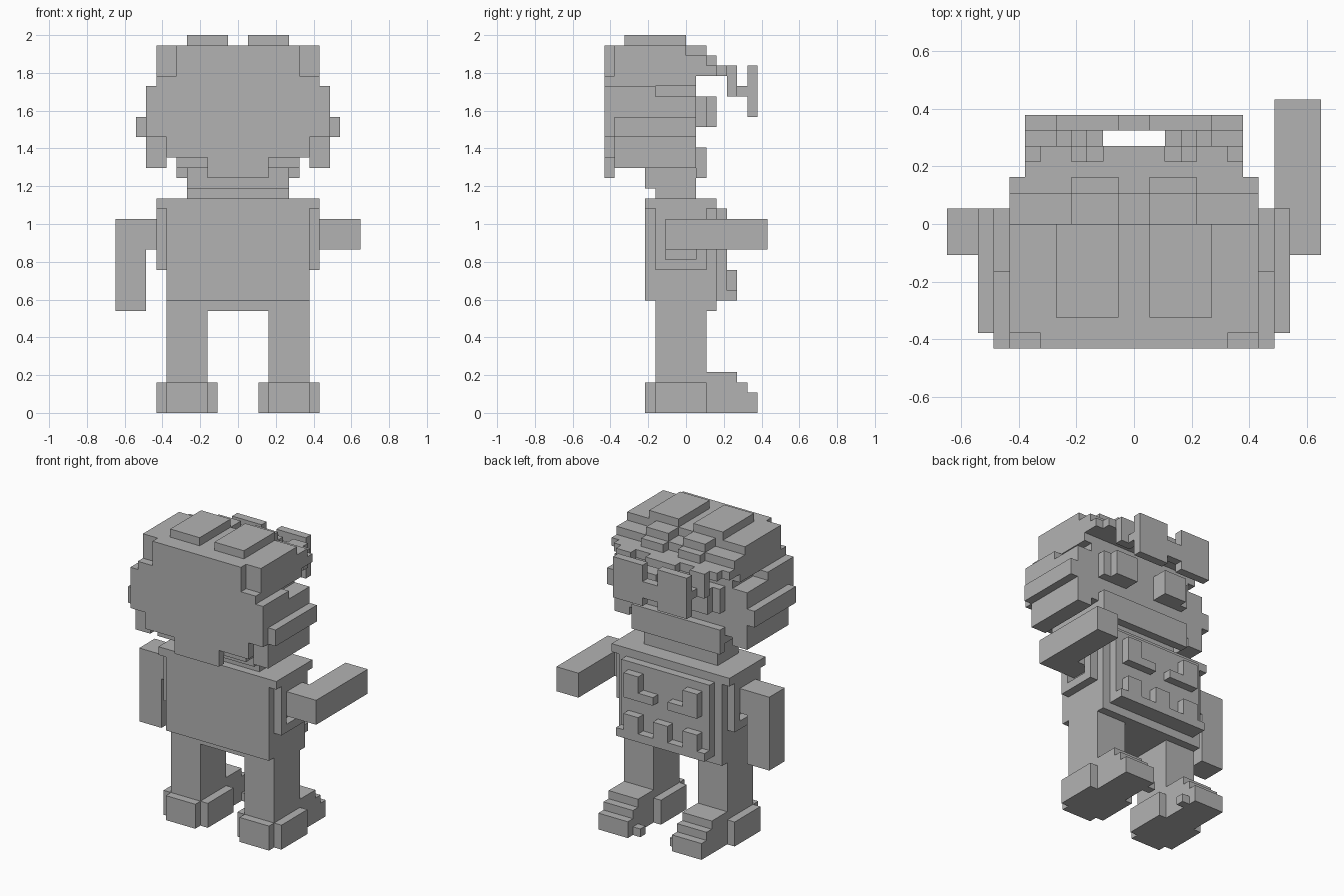
import bpy
import bmesh
from mathutils import Vector

# Remove only the default cube
default_cube = bpy.data.objects.get("Cube")
if default_cube:
    bpy.data.objects.remove(default_cube, do_unlink=True)

UNIT = 2 / 37  # one block of the grid
GREY = (0.45, 0.45, 0.45, 1.0)

material = bpy.data.materials.new("plain_grey")
material.use_nodes = True
material.diffuse_color = GREY
material.node_tree.nodes["Principled BSDF"].inputs["Base Color"].default_value = GREY


def add_box(bm, x, y, z):
    """Add one box from its (low, high) ranges in grid blocks."""
    size = Vector((x[1] - x[0], y[1] - y[0], z[1] - z[0]))
    centre = Vector((x[0] + x[1], y[0] + y[1], z[0] + z[1])) / 2
    for vert in bmesh.ops.create_cube(bm, size=1)["verts"]:
        vert.co = (vert.co * size + centre) * UNIT


def part(name, *boxes, mirrored=False):
    """Make one flat-shaded object from boxes, optionally on both sides of x."""
    bm = bmesh.new()
    for x, y, z in boxes:
        add_box(bm, x, y, z)
        if mirrored:
            add_box(bm, (-x[1], -x[0]), y, z)
    mesh = bpy.data.meshes.new(name)
    bm.to_mesh(mesh)
    bm.free()
    mesh.materials.append(material)
    obj = bpy.data.objects.new(name, mesh)
    bpy.context.collection.objects.link(obj)
    return obj


def centred(half):
    return (-half, half)


# Legs and shoes
part("legs", ((3, 7), (-3, 2), (0, 10)), mirrored=True)
part("shoe_heels", ((3, 7), (-4, -3), (0, 3)), mirrored=True)
part("shoe_sides",
     ((2, 3), (-3, 2), (0, 3)),
     ((7, 8), (-3, 2), (0, 3)), mirrored=True)
part("shoe_toes",
     ((3, 7), (2, 7), (0, 2)),
     ((3, 7), (2, 6), (2, 3)),
     ((3, 7), (2, 5), (3, 4)),
     ((2, 3), (5, 6), (0, 1)), mirrored=True)

# Torso
part("pelvis", (centred(7), (-3, 3), (10, 11)))
part("torso", (centred(7), (-4, 3), (11, 20)))
part("shoulder_slab", (centred(8), (-4, 3), (20, 21)))
part("chest_panel", (centred(6), (3, 4), (11, 20)))
part("chest_bar", (centred(6), (4, 5), (11, 12)))
part("chest_studs", *[((x - 1, x + 1), (4, 5), (12, 14)) for x in (-4, 0, 4)])
part("chest_corners",
     ((3, 5), (4, 5), (16, 19)),
     ((1, 3), (4, 5), (16, 17)), mirrored=True)

# Frames around the arm sockets
part("arm_frames",
     ((7, 8), (-3, -2), (14, 20)),
     ((7, 8), (1, 2), (14, 20)),
     ((7, 8), (-2, 1), (14, 15)),
     ((7, 8), (-2, 1), (19, 20)), mirrored=True)

# Arms: one reaches out, one hangs
part("shoulder_joints", ((7, 9), (-2, 1), (16, 19)), mirrored=True)
part("reaching_arm", ((9, 12), (-2, 8), (16, 19)))
part("hanging_arm", ((-12, -9), (-2, 1), (10, 19)))

# Neck and face
part("neck",
     (centred(5), (-3, 1), (21, 22)),
     (centred(5), (-4, 1), (22, 24)))
part("head_core",
     (centred(6), (-7, 1), (24, 25)),
     (centred(7), (-7, 1), (25, 33)))
part("mouth", (centred(6), (1, 2), (23, 26)))
part("eyes",
     ((2, 6), (1, 2), (28, 31)),
     ((2, 5), (2, 3), (28, 31)), mirrored=True)

# Stepped bands on the sides of the head
part("side_bands",
     ((7, 9), (-7, 1), (24, 27)),
     ((7, 10), (-7, 1), (27, 29)),
     ((7, 9), (-7, 1), (29, 31)),
     ((7, 9), (-7, -3), (31, 32)), mirrored=True)

# Outer layer over the rear of the head
part("rear_layer",
     (centred(3), (-8, -7), (23, 25)),
     (centred(7), (-8, -7), (25, 27)),
     (centred(9), (-8, -7), (27, 32)),
     (centred(8), (-8, -7), (32, 33)),
     (centred(6), (-8, -7), (33, 36)))

# Stepped hair and its tufts
part("hair",
     (centred(8), (-7, 1), (32, 33)),
     (centred(8), (-7, 3), (33, 34)),
     (centred(8), (-7, 2), (34, 35)),
     (centred(8), (-7, 0), (35, 36)))
part("hair_tufts",
     ((1, 4), (0, 2), (35, 36)),
     ((1, 4), (2, 3), (34, 35)),
     ((1, 7), (3, 4), (33, 34)),
     ((4, 6), (4, 5), (31, 34)), mirrored=True)
part("hair_peak", (centred(2), (3, 5), (33, 34)))
part("crown_plates", ((1, 5), (-6, 0), (36, 37)), mirrored=True)

# Raised goggles
part("goggle_lenses", ((1, 5), (6, 7), (29, 34)), mirrored=True)
part("goggle_bridge", (centred(1), (6, 7), (30, 32)))
part("goggle_links", ((4, 5), (5, 6), (31, 32)), mirrored=True)
